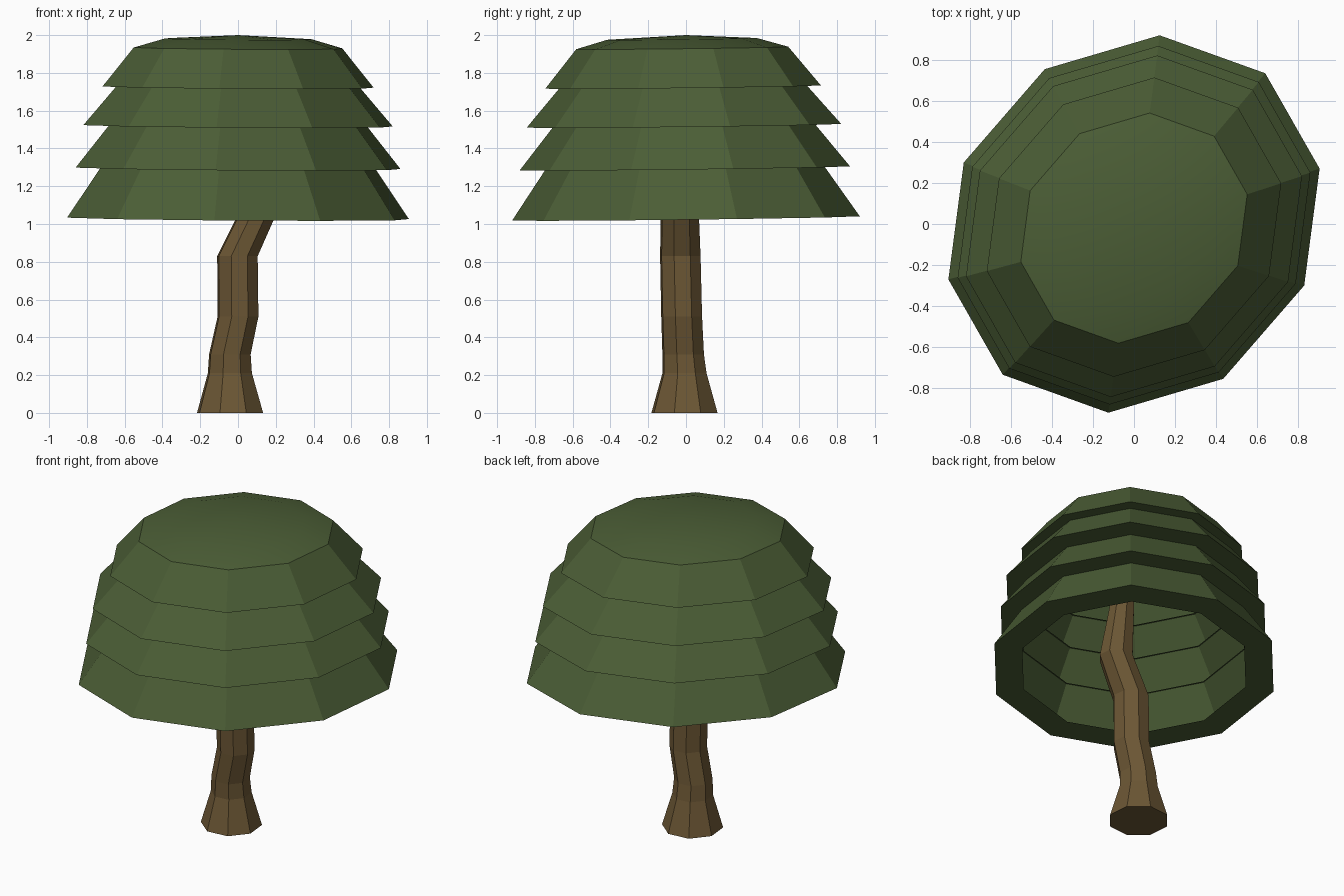
import bpy, bmesh, math
from mathutils import Vector

if "Cube" in bpy.data.objects:
    bpy.data.objects.remove(bpy.data.objects["Cube"])


def material(name, rgb):
    m = bpy.data.materials.new(name)
    m.diffuse_color = (*rgb, 1)
    m.use_nodes = True
    m.node_tree.nodes["Principled BSDF"].inputs["Base Color"].default_value = m.diffuse_color
    return m


def loft(name, rings, mat, smooth=False, capped=False):
    """Skin a list of vertex rings, bottom to top; a one-point last ring is an apex."""
    bm = bmesh.new()
    loops = [[bm.verts.new(p) for p in ring] for ring in rings]
    for a, b in zip(loops, loops[1:]):
        for k in range(len(a)):
            j = (k + 1) % len(a)
            quad = (a[k], a[j], b[0]) if len(b) == 1 else (a[k], a[j], b[j], b[k])
            bm.faces.new(quad).smooth = smooth
    if capped:
        bm.faces.new(loops[0][::-1])
        bm.faces.new(loops[-1])
    mesh = bpy.data.meshes.new(name)
    bm.to_mesh(mesh)
    bm.free()
    mesh.materials.append(mat)
    ob = bpy.data.objects.new(name, mesh)
    bpy.context.collection.objects.link(ob)
    return ob


green = material("leaf_green", (0.07, 0.11, 0.036))
brown = material("bark_brown", (0.15, 0.095, 0.035))

# Canopy outline: slightly stretched ten-sided polygon, half of it mirrored through the centre
half = [(0.905, 0.27), (0.64, 0.735), (0.125, 0.92), (-0.435, 0.755), (-0.83, 0.30)]
outline = half + [(-x, -y) for x, y in half]


def canopy_ring(scale, z):
    if scale == 0:
        return [Vector((0, 0, z))]
    shift = -0.02 * (z - 1.03) / 0.9
    return [Vector((x * scale, y * scale + shift,
                    z + scale * (0.013 * y - 0.008 * x))) for x, y in outline]


# Crown: shallow smooth cap on the top tier
crown = [(0.61, 1.932), (0.43, 1.98), (0, 2.0)]
loft("canopy_crown", [canopy_ring(s, z) for s, z in crown], green, smooth=True)

# Leaf tiers: flared skirts with a flat underside (inner, outer, upper scale, bottom and top z)
tiers = [(0.80, 1.0, 0.80, 1.03, 1.30), (0.795, 0.95, 0.75, 1.295, 1.525),
         (0.745, 0.905, 0.71, 1.52, 1.728), (0.70, 0.793, 0.61, 1.725, 1.932)]
for i, (inner, outer, upper, z0, z1) in enumerate(tiers):
    loft(f"leaf_tier_{i + 1}", [canopy_ring(inner, z0), canopy_ring(outer, z0),
                                canopy_ring(upper, z1)], green)

# Trunk: crooked, tapering octagonal stem (x, y, z, radius)
path = [(-0.042, -0.008, 0, 0.183), (-0.043, -0.008, 0.21, 0.122),
        (-0.043, -0.015, 0.31, 0.115), (0.0, -0.023, 0.51, 0.113),
        (-0.003, -0.03, 0.83, 0.112), (0.11, -0.033, 1.07, 0.105),
        (0.06, -0.03, 1.5, 0.072), (0.02, -0.02, 1.75, 0.05)]
loft("trunk", [[Vector((x + r * math.cos(a), y + r * math.sin(a), z))
                for a in (math.radians(45 * k + 28) for k in range(8))]
               for x, y, z, r in path], brown, smooth=False, capped=True)
